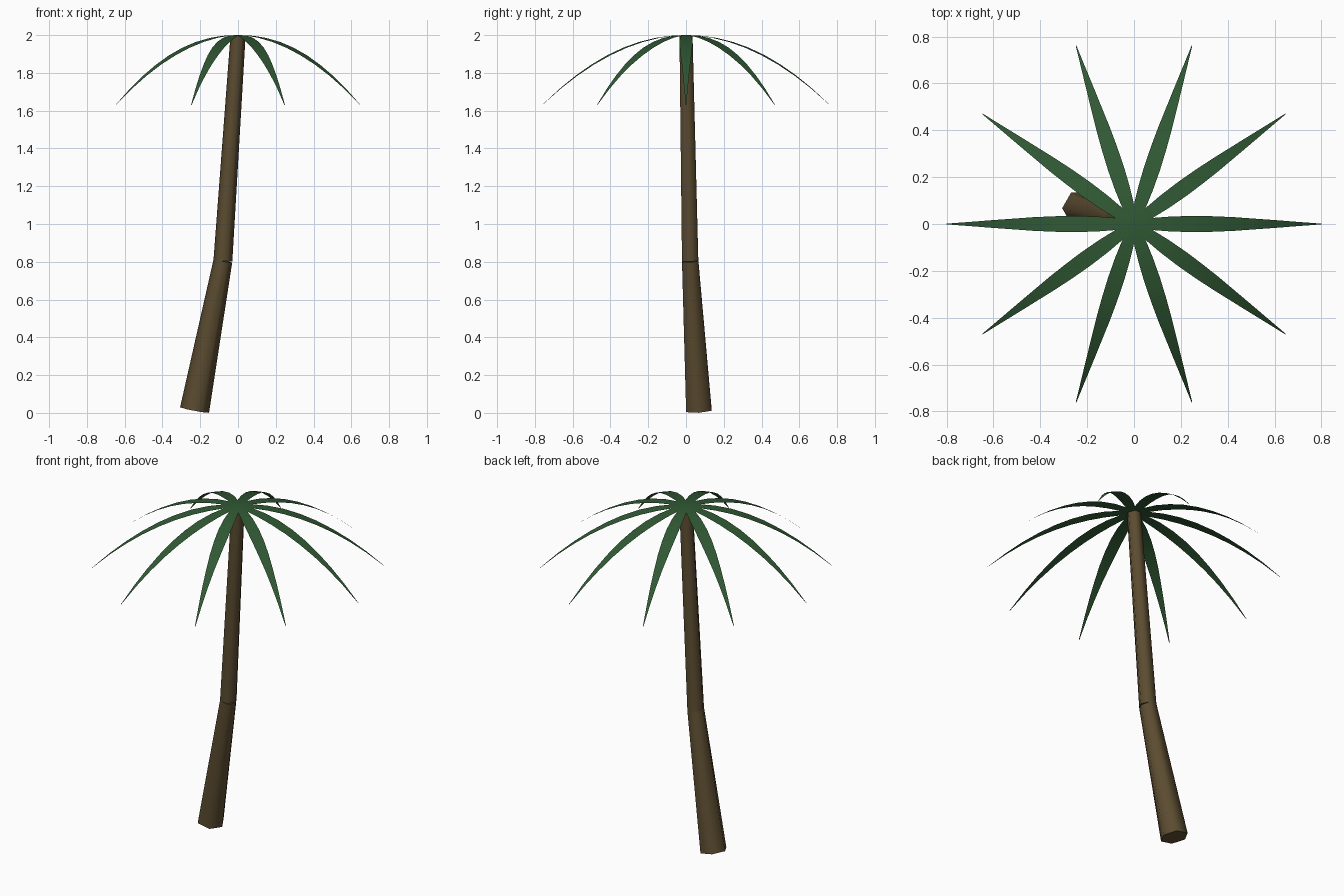
import bpy, bmesh, math
from mathutils import Vector, Matrix

if "Cube" in bpy.data.objects:
    bpy.data.objects.remove(bpy.data.objects["Cube"])


def material(name, rgb):
    m = bpy.data.materials.new(name)
    m.diffuse_color = (*rgb, 1)
    m.use_nodes = True
    m.node_tree.nodes["Principled BSDF"].inputs["Base Color"].default_value = m.diffuse_color
    return m


BARK = material("bark brown", (0.105, 0.072, 0.030))
LEAF = material("palm green", (0.030, 0.100, 0.034))


def finish(name, bm, mat):
    mesh = bpy.data.meshes.new(name)
    bm.to_mesh(mesh)
    bm.free()
    mesh.materials.append(mat)
    obj = bpy.data.objects.new(name, mesh)
    bpy.context.collection.objects.link(obj)
    return obj


def trunk_segment(name, start, end, r0, r1):
    """Six-sided tapered tube whose caps are square to its axis."""
    start, end = Vector(start), Vector(end)
    rot = Vector((0, 0, 1)).rotation_difference(end - start)
    bm = bmesh.new()
    rings = []
    for c, r in ((start, r0), (end, r1)):
        rings.append([bm.verts.new(c + rot @ Vector((r * math.cos(a), r * math.sin(a), 0)))
                      for a in (i * math.pi / 3 for i in range(6))])
    for i in range(6):
        j = (i + 1) % 6
        f = bm.faces.new((rings[0][i], rings[0][j], rings[1][j], rings[1][i]))
        f.smooth = True
    bm.faces.new(rings[0][::-1])
    bm.faces.new(rings[1])
    return finish(name, bm, BARK)


# Bent trunk in two segments
trunk_segment("lower_trunk", (-0.23, 0.068, 0.015), (-0.08, 0.022, 0.805), 0.078, 0.050)
trunk_segment("upper_trunk", (-0.08, 0.022, 0.805), (0, 0, 1.996), 0.050, 0.040)

# Fronds: thin drooping blades, (distance from centre, half width)
BLADE = [(0, 0.018), (0.08, 0.026), (0.16, 0.032), (0.25, 0.0345), (0.34, 0.033),
         (0.43, 0.029), (0.52, 0.0225), (0.61, 0.016), (0.70, 0.009), (0.80, 0.0015)]
for k in range(10):
    spin = Matrix.Rotation(k * math.pi / 5, 3, 'Z')
    bm = bmesh.new()
    previous = None
    for r, w in BLADE:
        z = 2 - 0.37 * (r / 0.8) ** 2
        pair = [bm.verts.new(spin @ Vector((r, s * w, z))) for s in (-1, 1)]
        if previous:
            f = bm.faces.new((previous[0], pair[0], pair[1], previous[1]))
            f.smooth = True
        previous = pair
    finish(f"frond_{k + 1}", bm, LEAF)
